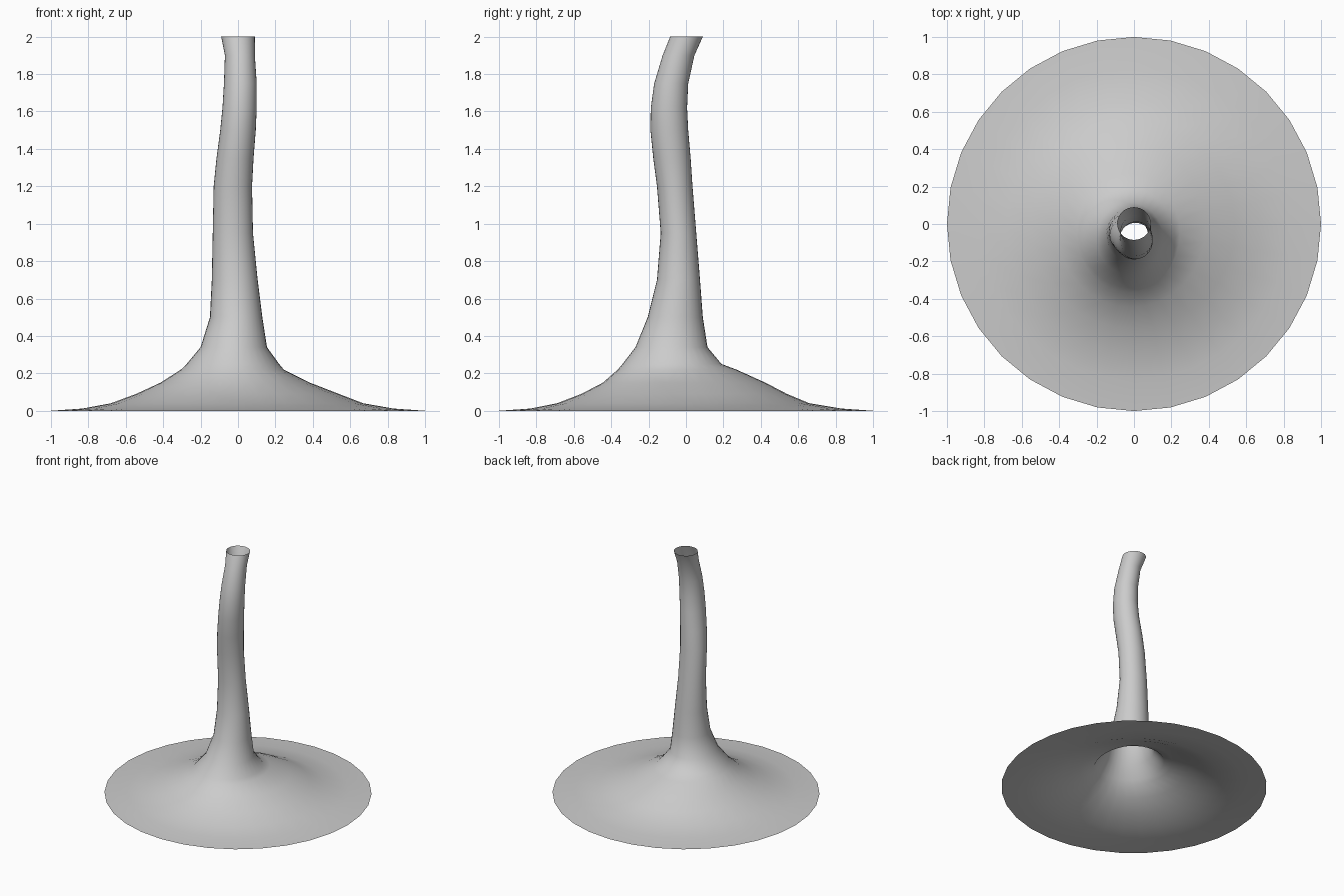
import bpy, bmesh
from math import cos, sin, pi

SIDES = 32
# Cross-sections: height, x min, x max, y min, y max
RINGS = [
    (0.00, -1.00, 1.00, -1.00, 1.00),
    (0.012, -0.83, 0.83, -0.83, 0.83),
    (0.04, -0.68, 0.67, -0.69, 0.66),
    (0.09, -0.545, 0.54, -0.56, 0.54),
    (0.15, -0.415, 0.385, -0.445, 0.425),
    (0.22, -0.305, 0.245, -0.365, 0.27),
    (0.25, -0.275, 0.22, -0.34, 0.19),
    (0.34, -0.20, 0.155, -0.27, 0.115),
    (0.50, -0.15, 0.13, -0.205, 0.09),
    (0.70, -0.14, 0.105, -0.155, 0.075),
    (0.95, -0.135, 0.08, -0.135, 0.055),
    (1.20, -0.13, 0.075, -0.155, 0.035),
    (1.35, -0.115, 0.083, -0.175, 0.025),
    (1.50, -0.095, 0.095, -0.19, 0.012),
    (1.62, -0.083, 0.10, -0.188, 0.006),
    (1.75, -0.075, 0.10, -0.17, 0.012),
    (1.90, -0.07, 0.09, -0.125, 0.045),
    (2.00, -0.09, 0.09, -0.085, 0.09),
]

# Flared base flowing into a bent open tube, one continuous loft
bm = bmesh.new()
loops = []
for z, x0, x1, y0, y1 in RINGS:
    cx, cy, rx, ry = (x0 + x1) / 2, (y0 + y1) / 2, (x1 - x0) / 2, (y1 - y0) / 2
    loops.append([bm.verts.new((cx + rx * cos(2 * pi * i / SIDES),
                                cy + ry * sin(2 * pi * i / SIDES), z))
                  for i in range(SIDES)])
for low, high in zip(loops, loops[1:]):
    for i in range(SIDES):
        j = (i + 1) % SIDES
        bm.faces.new((low[i], low[j], high[j], high[i])).smooth = True

mesh = bpy.data.meshes.new("flared_tube")
bm.to_mesh(mesh)
bm.free()
bpy.context.collection.objects.link(bpy.data.objects.new("flared_tube", mesh))
